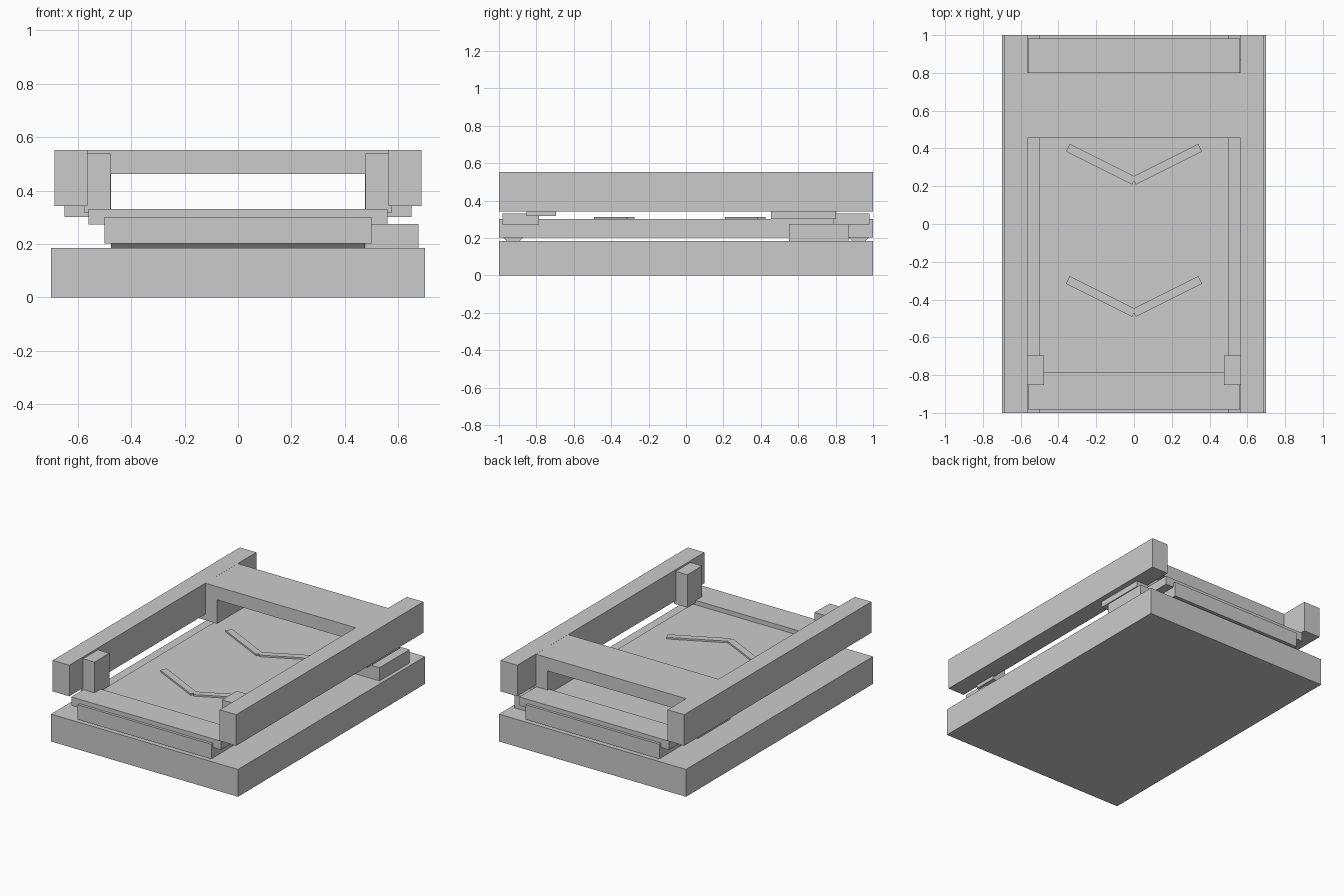
import bpy, bmesh
from mathutils import Matrix

if "Cube" in bpy.data.objects:
    bpy.data.objects.remove(bpy.data.objects["Cube"])


def box(name, x, y, z, rot=0.0):
    """Box from (min, max) ranges, turned about its own vertical axis."""
    bm = bmesh.new()
    bmesh.ops.create_cube(bm, size=1)
    size = [b - a for a, b in (x, y, z)]
    mid = [(a + b) / 2 for a, b in (x, y, z)]
    bm.transform(Matrix.Rotation(rot, 4, 'Z') @ Matrix.Diagonal((*size, 1)))
    return finish(name, bm, mid)


def prism(name, verts, direction):
    """Extrude a flat outline along a direction."""
    bm = bmesh.new()
    face = bm.faces.new([bm.verts.new(v) for v in verts])
    ext = bmesh.ops.extrude_face_region(bm, geom=[face])
    moved = [g for g in ext['geom'] if isinstance(g, bmesh.types.BMVert)]
    bmesh.ops.translate(bm, verts=moved, vec=direction)
    return finish(name, bm, (0, 0, 0))


def finish(name, bm, loc):
    bmesh.ops.recalc_face_normals(bm, faces=bm.faces[:])
    me = bpy.data.meshes.new(name)
    bm.to_mesh(me)
    bm.free()
    ob = bpy.data.objects.new(name, me)
    ob.location = loc
    bpy.context.collection.objects.link(ob)
    return ob


# base plinth and moving bed
box("base", (-0.7, 0.7), (-1, 1), (0, 0.185))
box("bed_slab", (-0.5, 0.5), (-1, 1), (0.202, 0.302))

# drive block, right side only
box("drive_block", (0.477, 0.675), (0.55, 0.87), (0.185, 0.275))

# end bars and the tapered supports under the bed
for s, end in ((-1, "front"), (1, "back")):
    ya, yb = sorted((s * 0.785, s * 0.982))
    box(end + "_end_bar", (-0.56, 0.56), (ya, yb), (0.273, 0.332))
    c = s * 0.923
    outline = [(-0.475, c - 0.055, 0.205), (-0.475, c - 0.035, 0.185),
               (-0.475, c + 0.035, 0.185), (-0.475, c + 0.055, 0.205)]
    prism(end + "_bed_support", outline, (0.95, 0, 0))

# upper side rails and front posts
for s, side in ((-1, "left"), (1, "right")):
    box(side + "_rail", sorted((s * 0.563, s * 0.687)), (-1, 1), (0.342, 0.552))
    box(side + "_post", sorted((s * 0.477, s * 0.577)), (-0.853, -0.695), (0.318, 0.54))

# bridge between the rails: an upside-down U
half = [(0.475, 0.462), (0.475, 0.302), (0.65, 0.302), (0.65, 0.5515)]
u = half + [(-x, z) for x, z in reversed(half)]
prism("bridge", [(x, 0.455, z) for x, z in u], (0, 0.347, 0))

# chevron arrows on the bed
for n, y in (("front", -0.384), ("back", 0.316)):
    for s, side in ((-1, "left"), (1, "right")):
        cx = s * 0.175
        box(f"{n}_chevron_{side}", (cx - 0.196, cx + 0.196),
            (y - 0.0225, y + 0.0225), (0.296, 0.313), s * 0.464)
